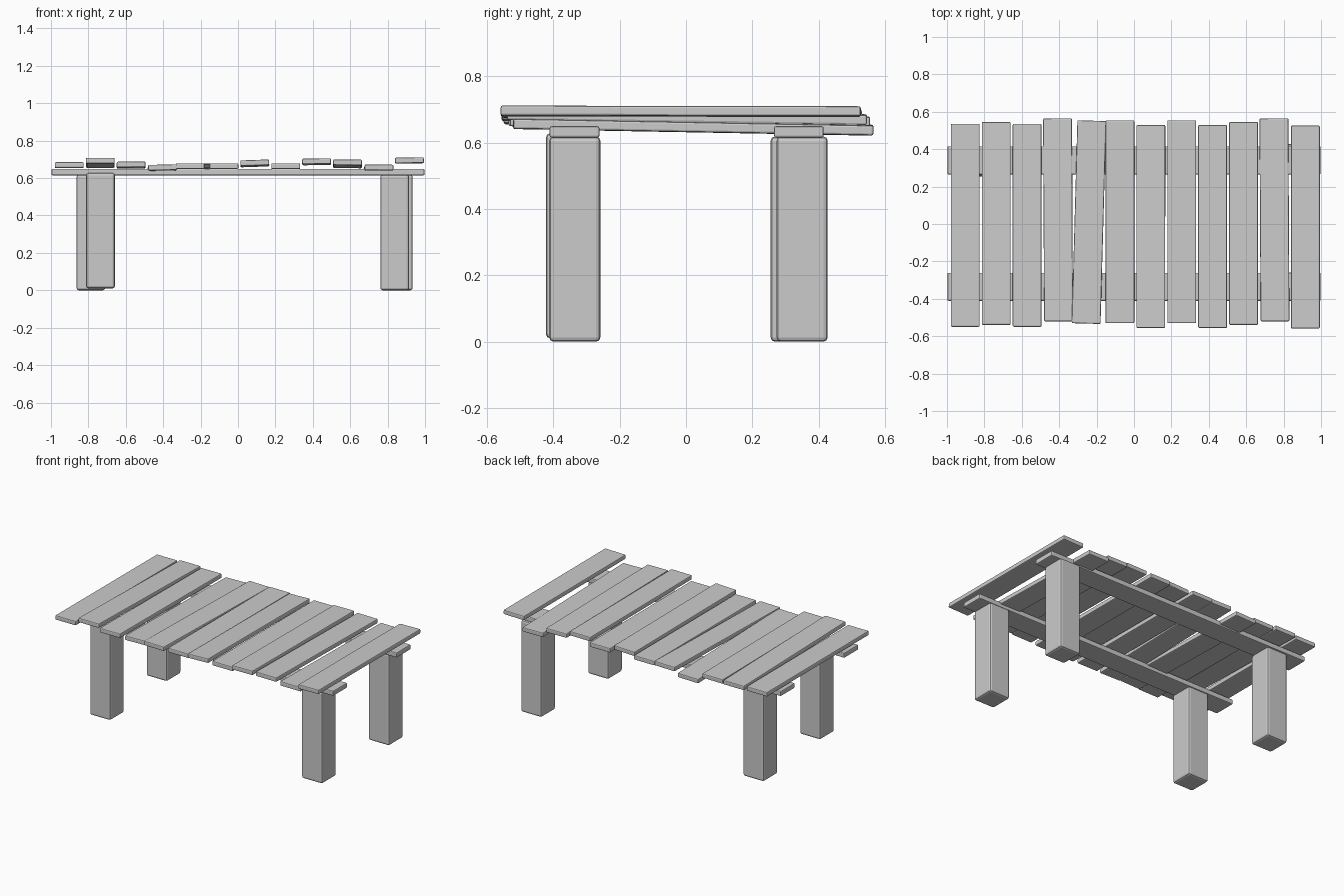
import bpy
from math import radians


def board(name, center, size, rot=(0, 0, 0), bevel=0.006):
    bpy.ops.mesh.primitive_cube_add(size=1, location=center)
    ob = bpy.context.object
    ob.name = name
    ob.scale = size
    bpy.ops.object.transform_apply(location=False, rotation=False, scale=True)
    ob.rotation_euler = [radians(a) for a in rot]
    mod = ob.modifiers.new("worn_edges", 'BEVEL')
    mod.width = bevel
    mod.segments = 2
    return ob


# Two long support beams under the planks
for name, y in (("front_beam", -0.336), ("back_beam", 0.34)):
    board(name, (0, y, 0.632), (1.995, 0.15, 0.034))

# Four slightly misplaced legs: x, y, lift
legs = {
    "front_left_leg": (-0.735, -0.345, 0.01),
    "front_right_leg": (0.838, -0.335, 0.0),
    "back_left_leg": (-0.787, 0.332, 0.0),
    "back_right_leg": (0.857, 0.35, 0.0),
}
for name, (x, y, lift) in legs.items():
    board(name, (x, y, 0.309 + lift), (0.154, 0.154, 0.618), bevel=0.013)

# Uneven table top planks: y offset, front height, back height, roll, yaw
planks = [
    (-0.007, 0.670, 0.668, 0.0, 0.0),
    (0.003, 0.693, 0.670, 0.0, 0.0),
    (-0.007, 0.673, 0.666, -0.5, 0.0),
    (0.022, 0.657, 0.637, -1.2, 0.3),
    (0.010, 0.664, 0.664, 0.0, -1.6),
    (0.012, 0.664, 0.664, 0.0, 0.0),
    (-0.013, 0.682, 0.675, -2.0, 0.0),
    (0.012, 0.664, 0.662, 0.0, 0.0),
    (-0.013, 0.690, 0.684, -0.5, 0.0),
    (0.003, 0.684, 0.668, 0.5, 0.0),
    (0.022, 0.657, 0.637, 0.5, 0.3),
    (-0.016, 0.695, 0.693, -1.0, 0.0),
]
length = 1.085
for i, (y, front, back, roll, yaw) in enumerate(planks):
    slope = (back - front) / length * 57.3
    board(f"top_plank_{i + 1}", (-0.902 + 0.1653 * i, y, (front + back) / 2),
          (0.154, length, 0.03), (slope, roll, yaw))
